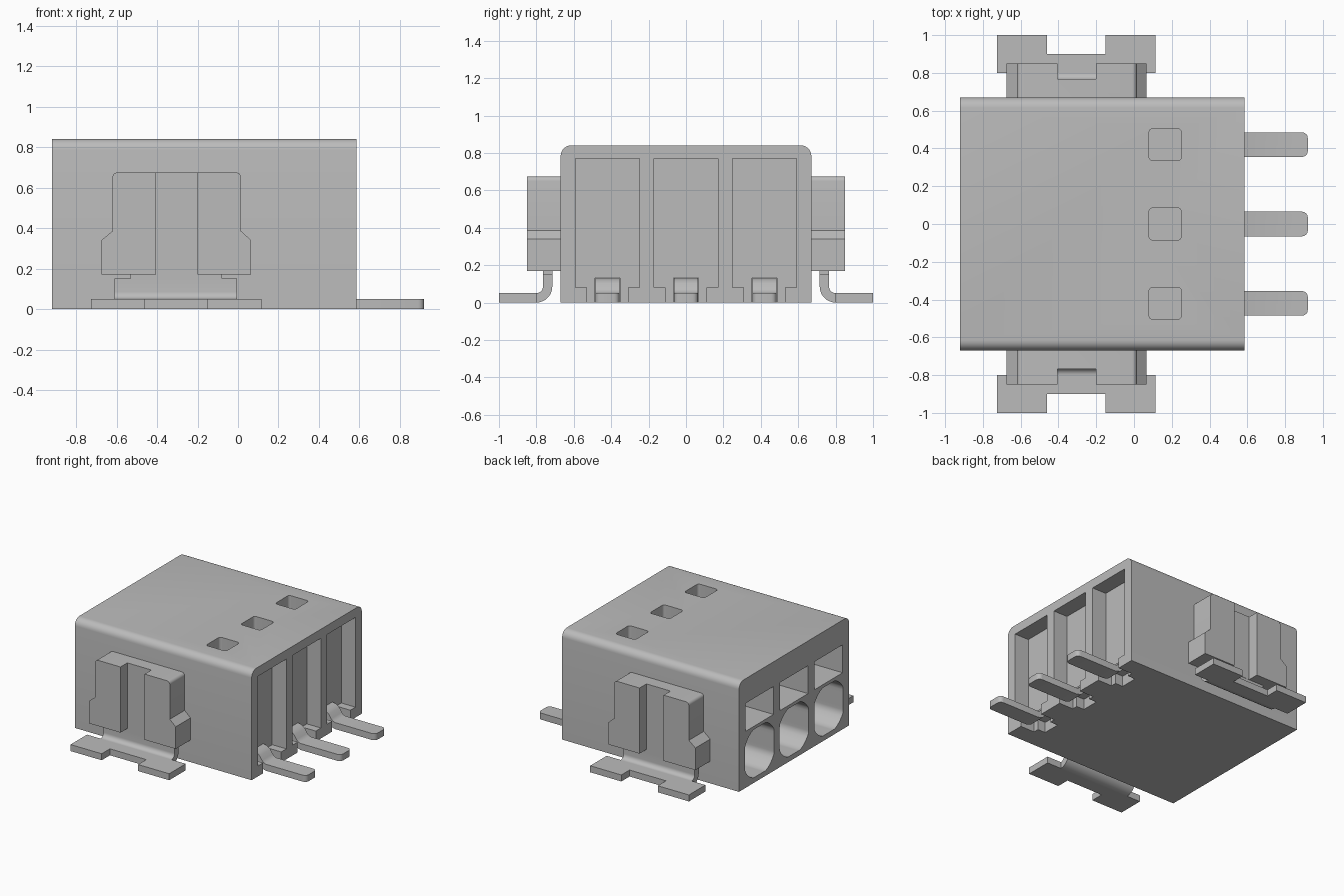
import bpy, bmesh, math
from mathutils import Vector

cube = bpy.data.objects.get("Cube")
if cube:
    bpy.data.objects.remove(cube, do_unlink=True)

grey = bpy.data.materials.new("light_grey")
grey.use_nodes = True
COLOUR = (0.5, 0.5, 0.5, 1)
grey.diffuse_color = COLOUR
grey.node_tree.nodes["Principled BSDF"].inputs["Base Color"].default_value = COLOUR

# Maps 2D profile coordinates plus an extrusion distance to 3D
PLACE = {
    "x": lambda u, v, w: (w, u, v),
    "y": lambda u, v, w: (u, w, v),
    "z": lambda u, v, w: (u, v, w),
}


def prism(name, pts, axis, start, end):
    bm = bmesh.new()
    rings = [[bm.verts.new(PLACE[axis](u, v, w)) for u, v in pts] for w in (start, end)]
    bm.faces.new(rings[0])
    bm.faces.new(rings[1])
    n = len(pts)
    for i in range(n):
        j = (i + 1) % n
        bm.faces.new((rings[0][i], rings[0][j], rings[1][j], rings[1][i]))
    bmesh.ops.recalc_face_normals(bm, faces=bm.faces)
    mesh = bpy.data.meshes.new(name)
    bm.to_mesh(mesh)
    bm.free()
    mesh.materials.append(grey)
    obj = bpy.data.objects.new(name, mesh)
    bpy.context.collection.objects.link(obj)
    return obj


def rect(u0, u1, v0, v1):
    return [(u0, v0), (u1, v0), (u1, v1), (u0, v1)]


def fillet(pts, radii, steps=6):
    """Replace the corners listed in radii {index: radius} with arcs."""
    out = []
    for i, p in enumerate(pts):
        if i not in radii:
            out.append(p)
            continue
        p = Vector(p)
        a = (Vector(pts[i - 1]) - p).normalized()
        b = (Vector(pts[(i + 1) % len(pts)]) - p).normalized()
        half = a.angle(b) / 2
        reach = radii[i] / math.tan(half)
        weight = math.sin(half)
        for k in range(steps + 1):
            t = k / steps
            c0, c1, c2 = (1 - t) ** 2, 2 * t * (1 - t) * weight, t * t
            q = ((p + a * reach) * c0 + p * c1 + (p + b * reach) * c2) / (c0 + c1 + c2)
            out.append(tuple(q))
    return out


def ribbon(path, thick):
    """Outline of a bent strip following a 2D centre line."""
    path = [Vector(p) for p in path]
    left, right = [], []
    for i, p in enumerate(path):
        d = (path[min(i + 1, len(path) - 1)] - path[max(i - 1, 0)]).normalized()
        n = Vector((-d.y, d.x)) * thick / 2
        left.append(tuple(p + n))
        right.append(tuple(p - n))
    return left + right[::-1]


def cut(obj, cutter):
    mod = obj.modifiers.new("cut", "BOOLEAN")
    mod.operation = "DIFFERENCE"
    mod.solver = "EXACT"
    mod.object = cutter
    bpy.context.view_layer.objects.active = obj
    bpy.ops.object.modifier_apply(modifier=mod.name)
    bpy.data.objects.remove(cutter, do_unlink=True)


# Housing block with rounded upper long edges
housing = prism("housing", fillet(rect(-0.67, 0.67, 0, 0.84), {2: 0.055, 3: 0.055}),
                "x", -0.92, 0.585)

# Wire entry: circle flattened at its sides, top and bottom
entry = []
for k in range(48):
    a = math.tau * k / 48
    entry.append((max(-0.175, min(0.175, 0.2 * math.cos(a))),
                  0.225 + max(-0.185, min(0.185, 0.2 * math.sin(a)))))

for row in (-0.42, 0, 0.42):
    # Tall recess, foot notch and contact slot on the pin side
    cut(housing, prism("recess", rect(row - 0.172, row + 0.172, 0.08, 0.77), "x", 0.465, 0.7))
    cut(housing, prism("notch", rect(row - 0.11, row + 0.11, -0.1, 0.1), "x", 0.465, 0.7))
    cut(housing, prism("slot", rect(row - 0.067, row + 0.067, -0.1, 0.13), "x", 0.4, 0.7))
    # Release hole in the top
    hole = rect(0.08, 0.25, row - 0.085, row + 0.085)
    cut(housing, prism("release", fillet(hole, dict.fromkeys(range(4), 0.02)), "z", 0.7, 1))
    # Window and wire entry on the opposite side
    cut(housing, prism("window", rect(row - 0.17, row + 0.17, 0.435, 0.65), "x", -1, -0.5))
    cut(housing, prism("entry", [(u + row, v) for u, v in entry], "x", -1, -0.25))

parts = [housing]

# Contact pins: bent strip with rounded tips
pin_path = [(0.38, 0.105), (0.46, 0.105), (0.485, 0.1), (0.505, 0.085), (0.525, 0.055),
            (0.545, 0.035), (0.575, 0.025), (0.92, 0.025)]
for label, row in (("front", -0.42), ("middle", 0), ("back", 0.42)):
    pin = prism(label + "_pin", ribbon(pin_path, 0.05), "y", row - 0.065, row + 0.065)
    bm = bmesh.new()
    bm.from_mesh(pin.data)
    tip = [e for e in bm.edges if all(v.co.x > 0.9 for v in e.verts)
           and abs(e.verts[0].co.z - e.verts[1].co.z) > 0.02]
    bmesh.ops.bevel(bm, geom=tip, offset=0.03, segments=4, profile=0.5, affect="EDGES")
    bm.to_mesh(pin.data)
    bm.free()
    parts.append(pin)

# Side holders and their solder brackets, front and back
holder_outline = fillet(
    [(-0.675, 0.17), (0.065, 0.17), (0.065, 0.34), (0.015, 0.385), (0.015, 0.675),
     (-0.62, 0.675), (-0.62, 0.385), (-0.675, 0.34)], {4: 0.025, 5: 0.025})
bend = [(0.8 - 0.06 * math.cos(math.pi / 2 * k / 8), 0.085 - 0.06 * math.sin(math.pi / 2 * k / 8))
        for k in range(9)]
for label, side in (("front", -1), ("back", 1)):
    holder = prism(label + "_holder", holder_outline, "y", side * 0.66, side * 0.85)
    cut(holder, prism("groove", rect(-0.405, -0.2, 0, 1), "y", side * 0.767, side * 1))
    strip = ribbon([(0.74, 0.15)] + bend + [(0.82, 0.025)], 0.05)
    riser = prism(label + "_bracket_bend", [(side * u, v) for u, v in strip], "x", -0.61, -0.005)
    neck = prism(label + "_bracket_neck", rect(-0.53, -0.08, 0.14, 0.2), "y",
                 side * 0.715, side * 0.765)
    foot = [(-0.725, 0.8), (0.115, 0.8), (0.115, 1), (-0.15, 1), (-0.15, 0.9),
            (-0.46, 0.9), (-0.46, 1), (-0.725, 1)]
    plate = prism(label + "_bracket_foot", [(u, side * v) for u, v in foot], "z", 0, 0.05)
    parts += [holder, riser, neck, plate]

# Smooth curved faces, keep edges crisp
bpy.ops.object.select_all(action="DESELECT")
for part in parts:
    part.select_set(True)
bpy.context.view_layer.objects.active = housing
bpy.ops.object.shade_smooth_by_angle(angle=math.radians(30))
